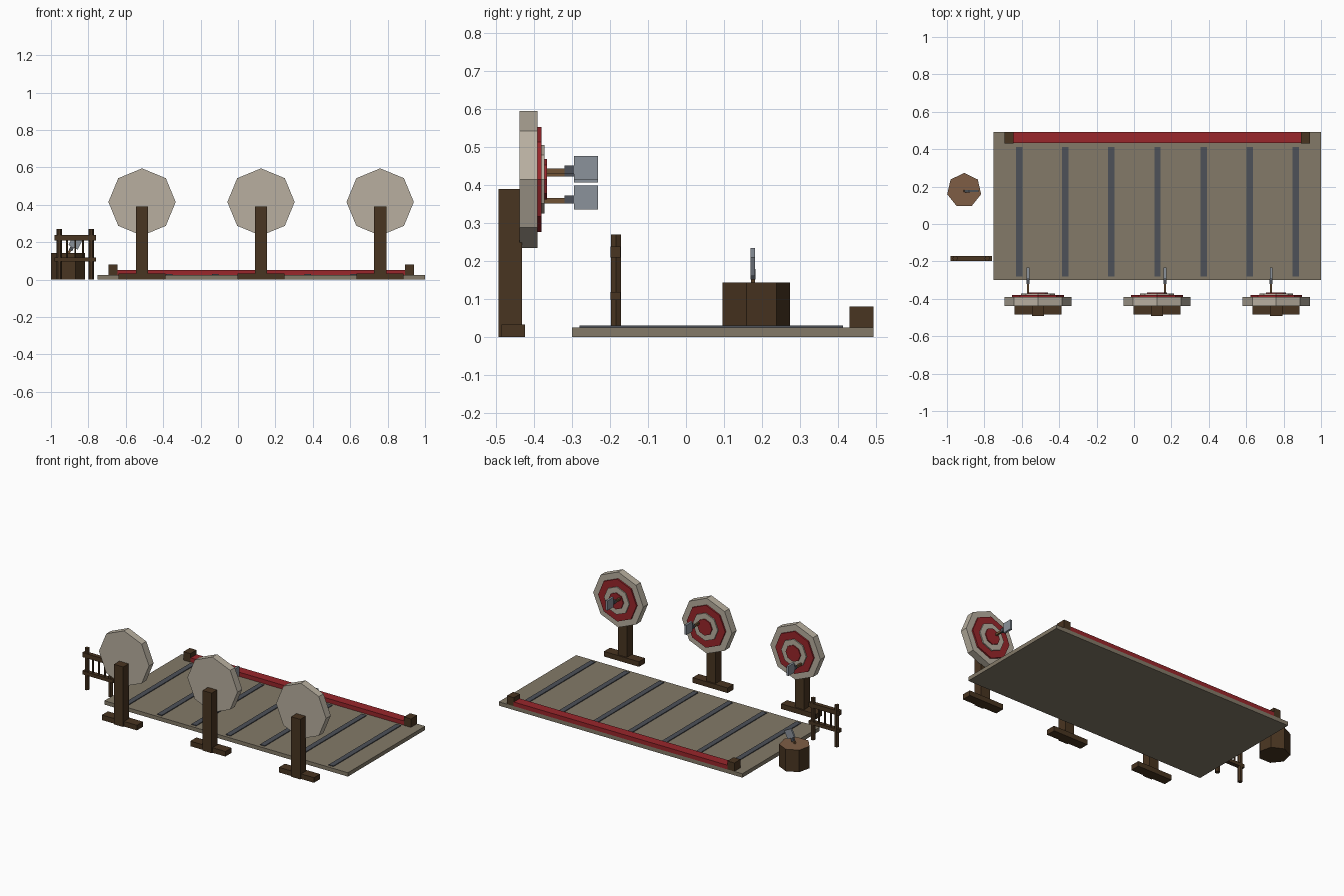
import bpy
import bmesh
from math import pi, radians
from mathutils import Matrix, Vector

cube = bpy.data.objects.get("Cube")
if cube:
    bpy.data.objects.remove(cube, do_unlink=True)


def material(name, r, g, b):
    mat = bpy.data.materials.new(name)
    mat.use_nodes = True
    mat.diffuse_color = (r, g, b, 1)
    mat.node_tree.nodes["Principled BSDF"].inputs["Base Color"].default_value = (r, g, b, 1)
    return mat


PLANK = material("weathered plank", 0.23, 0.195, 0.14)
SEAM = material("slate seam", 0.075, 0.083, 0.098)
RED = material("red paint", 0.32, 0.019, 0.024)
DARK = material("dark wood", 0.066, 0.035, 0.015)
PALE = material("pale paint", 0.48, 0.43, 0.35)
CUT = material("cut wood", 0.21, 0.11, 0.06)
HANDLE = material("handle wood", 0.16, 0.085, 0.035)
STEEL = material("steel", 0.26, 0.29, 0.33)


def finish(name, bm, mat, frame):
    bmesh.ops.recalc_face_normals(bm, faces=bm.faces)
    mesh = bpy.data.meshes.new(name)
    bm.to_mesh(mesh)
    bm.free()
    mesh.materials.append(mat)
    obj = bpy.data.objects.new(name, mesh)
    obj.matrix_world = frame
    bpy.context.collection.objects.link(obj)
    return obj


def box(name, mat, x, y, z, frame=Matrix.Identity(4)):
    """Box given by its (low, high) range on each axis."""
    bm = bmesh.new()
    size = Vector((x[1] - x[0], y[1] - y[0], z[1] - z[0]))
    centre = Vector((sum(x), sum(y), sum(z))) / 2
    bmesh.ops.create_cube(bm, size=1, matrix=Matrix.Translation(centre) @ Matrix.Diagonal(size).to_4x4())
    return finish(name, bm, mat, frame)


def prism(name, mat, sides, radius, depth, frame):
    """Prism along local z with one corner towards local y."""
    bm = bmesh.new()
    bmesh.ops.create_cone(bm, cap_ends=True, segments=sides, radius1=radius, radius2=radius, depth=depth)
    return finish(name, bm, mat, frame)


def axe(name, frame):
    """Axe with its handle along local z and its blade towards local x."""
    box(name + "_handle", HANDLE, (-0.007, 0.007), (-0.006, 0.006), (-0.01, 0.137), frame)
    box(name + "_collar", SEAM, (-0.008, 0.014), (-0.008, 0.008), (0.05, 0.075), frame)
    box(name + "_head", STEEL, (-0.023, 0.04), (-0.007, 0.007), (0.075, 0.138), frame)


# Platform with slate seams
box("platform", PLANK, (-0.75, 1), (-0.30, 0.493), (0, 0.025))
for i in range(7):
    cx = -0.614 + i * 0.2465
    box(f"platform_seam_{i + 1}", SEAM, (cx - 0.017, cx + 0.017), (-0.28, 0.413), (0.02, 0.03))

# Throwing line and its end blocks
box("throwing_line", RED, (-0.645, 0.895), (0.433, 0.493), (0.025, 0.052))
for side, cx in (("right", -0.668), ("left", 0.917)):
    box(f"line_block_{side}", DARK, (cx - 0.025, cx + 0.025), (0.43, 0.493), (0.025, 0.08))

# Targets: base, post, stepped rings and a stuck axe
rings = ((0.18, -0.39, PALE), (0.138, -0.38, RED), (0.09, -0.372, PALE), (0.053, -0.365, RED))
targets = ((-0.513, -0.054, 0.359), (0.123, 0.043, 0.430), (0.76, -0.027, 0.437))
face_back = Matrix.Rotation(pi / 2, 4, "X")
handle_back = Matrix(((0, 1, 0), (0, 0, 1), (1, 0, 0))).to_4x4()
for i, (cx, offset, axe_z) in enumerate(targets, 1):
    box(f"target_base_{i}", DARK, (cx - 0.126, cx + 0.126), (-0.485, -0.423), (0, 0.033))
    box(f"target_post_{i}", DARK, (cx - 0.033, cx + 0.033), (-0.493, -0.432), (0, 0.39))
    start = -0.438
    for j, (radius, end, mat) in enumerate(rings, 1):
        centre = Matrix.Translation((cx, (start + end) / 2, 0.415))
        prism(f"target_{i}_ring_{j}", mat, 8, radius, end - start, centre @ face_back)
        start = end
    axe(f"target_axe_{i}", Matrix.Translation((cx + offset, -0.37, axe_z)) @ handle_back)

# Chopping stump, cut face on top
stump = prism("stump", DARK, 7, 0.093, 0.143, Matrix.Translation((-0.908, 0.18, 0.0715)))
stump.data.materials.append(CUT)
for face in stump.data.polygons:
    face.material_index = int(face.normal.z > 0.9)

# Leaning axe in the stump
lean = Matrix.Translation((-0.918, 0.176, 0.118)) @ Matrix.Rotation(radians(27), 4, "Y")
axe("stump_axe", lean @ Matrix.Scale(0.87, 4))

# Rack: two posts, two rails, three handles
corner_side = Matrix.Rotation(pi / 2, 4, "Z")
for side, cx in (("right", -0.956), ("left", -0.785)):
    prism(f"rack_post_{side}", DARK, 6, 0.015, 0.27, Matrix.Translation((cx, -0.184, 0.135)) @ corner_side)
for part, low, high in (("lower", 0.097, 0.119), ("upper", 0.209, 0.238)):
    box(f"rack_rail_{part}", DARK, (-0.98, -0.76), (-0.199, -0.172), (low, high))
for i, cx in enumerate((-0.915, -0.87, -0.828), 1):
    prism(f"rack_handle_{i}", DARK, 6, 0.006, 0.13, Matrix.Translation((cx, -0.184, 0.162)))
